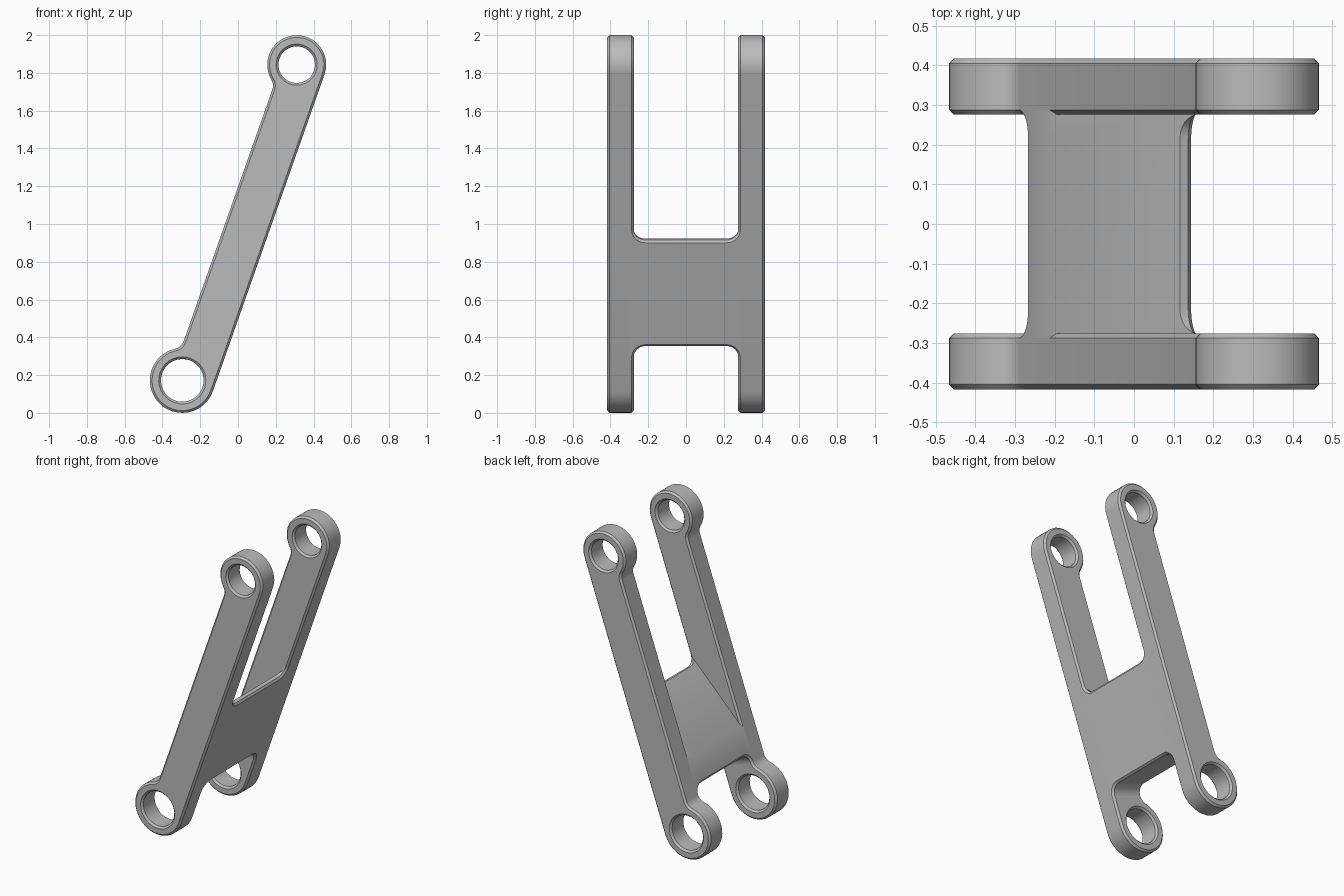
import bpy, bmesh
from math import pi, sin, cos, sqrt, atan2, radians
from mathutils import Vector

cube = bpy.data.objects.get("Cube")
if cube:
    bpy.data.objects.remove(cube, do_unlink=True)

metal = bpy.data.materials.new("plain grey")
metal.use_nodes = True
metal.diffuse_color = (0.5, 0.5, 0.5, 1)
metal.node_tree.nodes["Principled BSDF"].inputs["Base Color"].default_value = (0.5, 0.5, 0.5, 1)

# Main dimensions, in a frame whose z runs along the leaning link
LEAN = 0.3387
BASE = (-0.295, 0, 0.172)
LOW_R, TOP_R = 0.172, 0.156
LOW_HOLE, TOP_HOLE = 0.113, 0.097
RIGHT, LEFT = LOW_R, -0.062
TOP_S, TOP_T = RIGHT - TOP_R, 1.778
FILLET, CHAMFER = 0.06, 0.012
INNER, OUTER = 0.276, 0.417
WEB_LOW, WEB_TOP = 0.249, 0.845
WEDGE_START, WEB_EDGE = 0.42, 0.034


def arc(cx, cy, r, a0, a1, n):
    steps = [a0 + (a1 - a0) * i / n for i in range(n + 1)]
    return [(cx + r * cos(a), cy + r * sin(a)) for a in steps]


def arm_outline(o):
    """Two round ends joined by a bar, inset by o."""
    f = LEFT - FILLET
    t1 = sqrt((LOW_R + FILLET) ** 2 - f ** 2)
    t2 = sqrt((TOP_R + FILLET) ** 2 - (f - TOP_S) ** 2)
    a1, a2 = atan2(t1, f), atan2(t2, TOP_S - f)
    pts = arc(0, 0, LOW_R - o, 0, a1 - 2 * pi, 24)
    pts += arc(f, t1, FILLET + o, a1 - pi, 0, 6)[1:]
    pts += arc(f, TOP_T - t2, FILLET + o, 0, a2, 6)[:-1]
    pts += arc(TOP_S, TOP_T, TOP_R - o, a2 + pi, 0, 24)
    return pts


def low_hole(o):
    return arc(0, 0, LOW_HOLE + o, 0, 2 * pi, 32)[:-1]


def top_hole(o):
    return arc(TOP_S, TOP_T, TOP_HOLE + o, 0, 2 * pi, 32)[:-1]


def web_outline(o):
    """Plate with hollow rounded corners that run into the arms."""
    cy, ear = INNER - FILLET, INNER + 0.02
    half = arc(cy, WEB_LOW - FILLET, FILLET + o, pi / 2, 0, 8)
    half += [(ear, WEB_LOW - FILLET), (ear, WEB_TOP + FILLET)]
    half += arc(cy, WEB_TOP + FILLET, FILLET + o, 0, -pi / 2, 8)
    return half + [(-y, t) for y, t in reversed(half)]


def chamfered_solid(outlines, d0, d1, place):
    """Sweep outlines from depth d0 to d1 with chamfered rims."""
    bm = bmesh.new()
    levels = [(d0, CHAMFER), (d0 + CHAMFER, 0), (d1 - CHAMFER, 0), (d1, CHAMFER)]
    caps = [[], []]
    for outline in outlines:
        rings = [[bm.verts.new(place(a, b, d)) for a, b in outline(o)] for d, o in levels]
        n = len(rings[0])
        for low, high in zip(rings, rings[1:]):
            for i in range(n):
                j = (i + 1) % n
                bm.faces.new((low[i], low[j], high[j], high[i]))
        for cap, ring in zip(caps, (rings[0], rings[-1])):
            cap += [bm.edges.get((ring[i], ring[(i + 1) % n])) for i in range(n)]
    for cap in caps:
        bmesh.ops.triangle_fill(bm, use_beauty=True, edges=cap)
    return bm


def finish(bm, name):
    bmesh.ops.recalc_face_normals(bm, faces=bm.faces[:])
    mesh = bpy.data.meshes.new(name)
    bm.to_mesh(mesh)
    bm.free()
    mesh.materials.append(metal)
    obj = bpy.data.objects.new(name, mesh)
    bpy.context.collection.objects.link(obj)
    obj.location = BASE
    obj.rotation_euler = (0, LEAN, 0)
    bpy.ops.object.select_all(action='DESELECT')
    obj.select_set(True)
    bpy.context.view_layer.objects.active = obj
    bpy.ops.object.shade_smooth_by_angle(angle=radians(30))


# Side arms with a bored eye at each end
for name, d0, d1 in (("front_arm", -OUTER, -INNER), ("back_arm", INNER, OUTER)):
    arm = chamfered_solid([arm_outline, low_hole, top_hole], d0, d1,
                          lambda s, t, d: (s, d, t))
    finish(arm, name)

# Cross web, full depth at the bottom and tapering to a thin upper edge
web = chamfered_solid([web_outline], LEFT, RIGHT, lambda y, t, d: (d, y, t))
start = Vector((LEFT, 0, WEDGE_START))
slope = Vector((RIGHT - WEB_EDGE, 0, WEB_TOP)) - start
bmesh.ops.bisect_plane(web, geom=web.verts[:] + web.edges[:] + web.faces[:],
                       plane_co=start, plane_no=(-slope.z, 0, slope.x),
                       clear_outer=True)
bmesh.ops.holes_fill(web, edges=[e for e in web.edges if e.is_boundary], sides=0)
finish(web, "cross_web")
